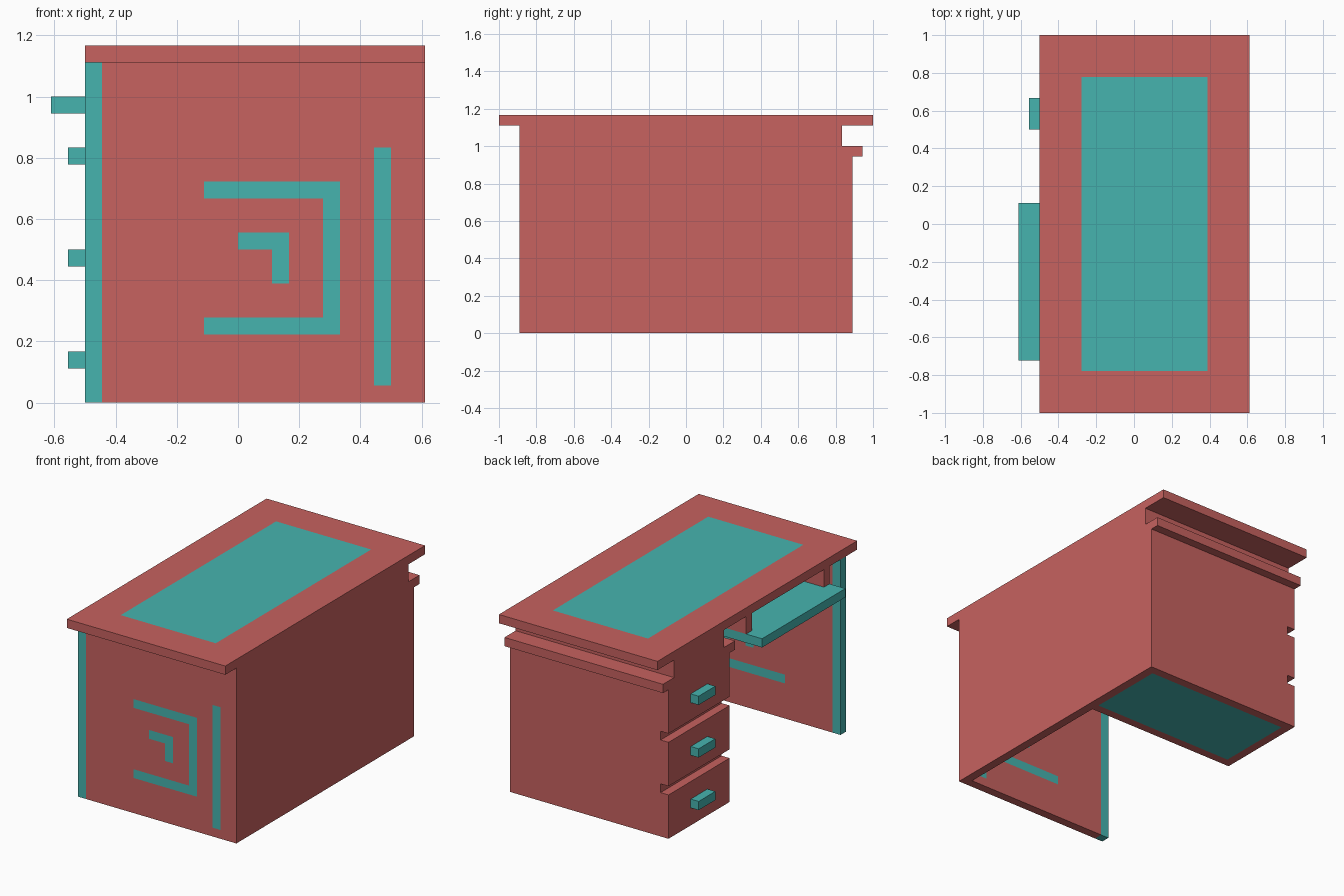
import bpy, bmesh
from mathutils import Vector

if "Cube" in bpy.data.objects:
    bpy.data.objects.remove(bpy.data.objects["Cube"])

U = 1 / 18  # the design sits on a regular 1/18 grid; all numbers below are grid steps


def material(name, rgb):
    m = bpy.data.materials.new(name)
    m.diffuse_color = (*rgb, 1)
    m.use_nodes = True
    m.node_tree.nodes["Principled BSDF"].inputs["Base Color"].default_value = m.diffuse_color
    return m


RED = material("red wood", (0.57, 0.122, 0.115))
TEAL = material("teal inlay", (0.061, 0.455, 0.43))


def finish(name, bm, mats):
    bmesh.ops.recalc_face_normals(bm, faces=bm.faces)
    me = bpy.data.meshes.new(name)
    bm.to_mesh(me)
    bm.free()
    for m in mats:
        me.materials.append(m)
    ob = bpy.data.objects.new(name, me)
    bpy.context.collection.objects.link(ob)
    return ob


def box(name, x, y, z, mat=RED, inlays=(), axes=(0, 1), only_down=False):
    """Box from ranges; inlays are (a0, a1, b0, b1) areas cut flush and coloured teal."""
    bm = bmesh.new()
    bmesh.ops.create_cube(bm, size=1)
    r = (x, y, z)
    for v in bm.verts:
        v.co = Vector([(r[i][0] if v.co[i] < 0 else r[i][1]) * U for i in range(3)])
    inlay_faces(bm, inlays, axes, only_down)
    return finish(name, bm, [mat, TEAL])


def inlay_faces(bm, inlays, axes, only_down):
    a, b = axes
    for rect in inlays:
        for axis, vals in ((a, rect[:2]), (b, rect[2:])):
            for c in vals:
                n = Vector((0, 0, 0))
                n[axis] = 1
                bmesh.ops.bisect_plane(bm, geom=bm.verts[:] + bm.edges[:] + bm.faces[:],
                                       plane_co=n * c * U, plane_no=n, dist=1e-5)
    bm.normal_update()
    for f in bm.faces:
        c = f.calc_center_median() / U
        hit = any(q[0] - .01 < c[a] < q[1] + .01 and q[2] - .01 < c[b] < q[3] + .01
                  for q in inlays)
        if hit and (not only_down or abs(c.z) < .01):
            f.material_index = 1


def extrude(name, pts, axis, lo, hi, inlays=(), only_down=False):
    """Extrude a profile along x (points are y,z) or y (points are x,z)."""
    bm = bmesh.new()
    make = (lambda p: (lo, *p)) if axis == 0 else (lambda p: (p[0], lo, p[1]))
    face = bm.faces.new([bm.verts.new(Vector(make(p)) * U) for p in pts])
    out = bmesh.ops.extrude_face_region(bm, geom=[face])
    d = Vector((0, 0, 0))
    d[axis] = (hi - lo) * U
    bmesh.ops.translate(bm, vec=d, verts=[g for g in out["geom"] if isinstance(g, bmesh.types.BMVert)])
    bmesh.ops.recalc_face_normals(bm, faces=bm.faces)
    inlay_faces(bm, inlays, (0, 1), only_down)
    return finish(name, bm, [RED, TEAL])


# Desktop with writing surface
box("desktop", (-9, 11), (-18, 18), (20, 21), inlays=[(-5, 7, -14, 14)])

# Side panel with front trim and geometric inlay visible on both sides
box("side_panel", (-9, 11), (-16, -15), (0, 20), axes=(0, 2), inlays=[
    (-9, -8, 0, 20),                                   # front trim
    (8, 9, 1, 15),                                     # long bar
    (-2, 6, 12, 13), (-2, 6, 4, 5), (5, 6, 5, 12),     # bracket
    (0, 3, 9, 10), (2, 3, 7, 9)])                      # hook

# Back panel, following the outline of the drawer cabinet
extrude("back_panel", [(-15, 0), (16, 0), (16, 17), (17, 17), (17, 18), (15, 18), (15, 20), (-15, 20)],
        0, 10, 11)

# Drawer cabinet with grooves between drawers and teal underside
cabinet = [(10, 17), (10, 0), (-9, 0)]
for z in (5, 11):
    cabinet += [(-9, z), (-8, z), (-8, z + 1), (-9, z + 1)]
cabinet += [(-9, 17)]
extrude("drawer_cabinet", cabinet, 1, 5, 16, inlays=[(-8, 10, 6, 15)], only_down=True)

# Cabinet ledge and neck
box("cabinet_ledge", (-9, 10), (4, 17), (17, 18))
box("cabinet_neck", (-9, 10), (6, 15), (18, 20))

# Drawer handles
for i, z in enumerate((2, 8, 14)):
    box(f"drawer_handle_{i + 1}", (-10, -9), (9, 12), (z, z + 1), TEAL)

# Keyboard shelf and its hangers
box("pullout_shelf", (-11, -1), (-13, 2), (17, 18), TEAL)
for name, y in (("shelf_hanger_left", 1), ("shelf_hanger_right", -13)):
    box(name, (-9, -1), (y, y + 1), (18, 20))
